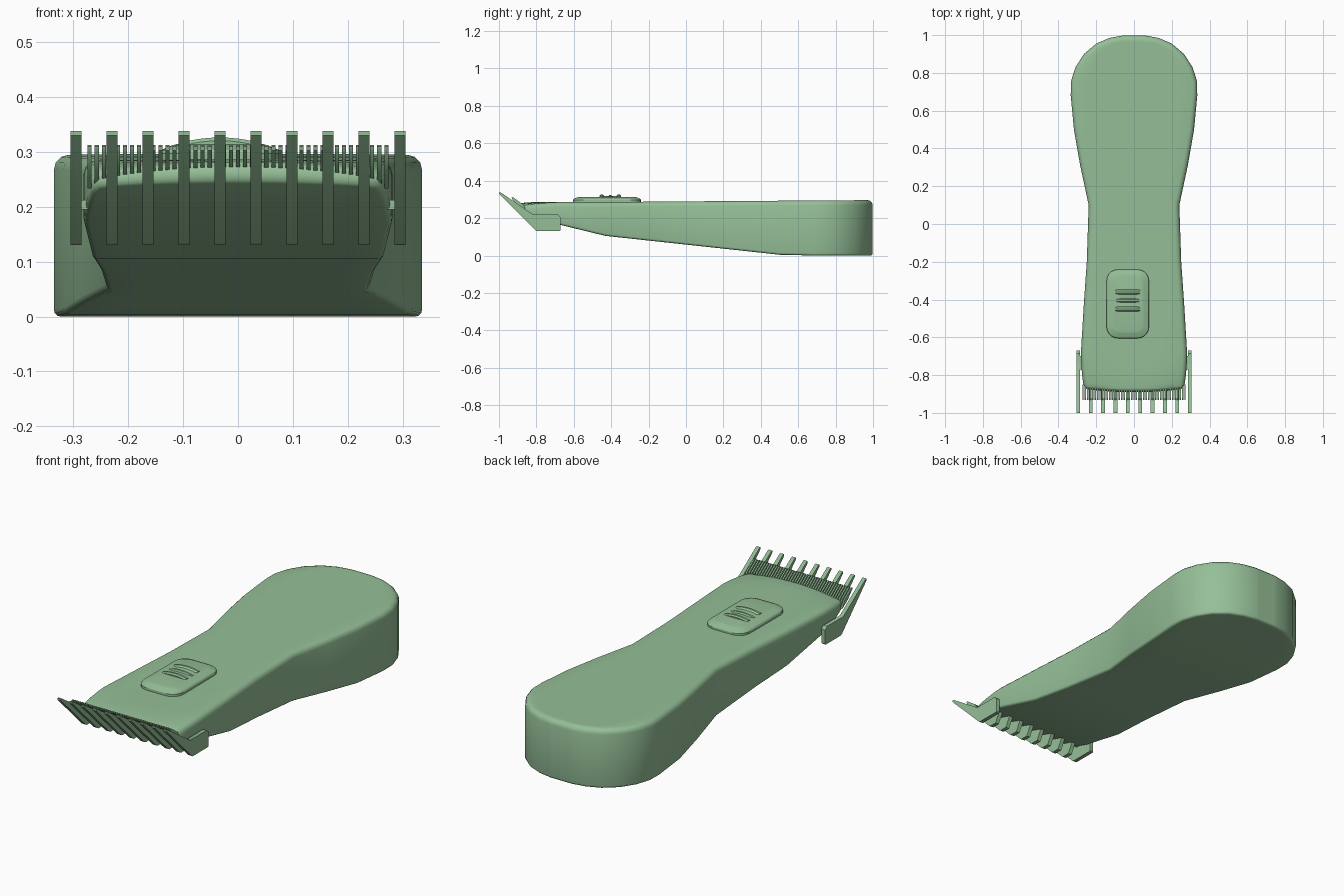
import bpy, bmesh, math
from mathutils import Vector

if "Cube" in bpy.data.objects:
    bpy.data.objects.remove(bpy.data.objects["Cube"], do_unlink=True)

green = bpy.data.materials.new("soft_green")
green.use_nodes = True
green.diffuse_color = (0.30, 0.52, 0.31, 1)
green.node_tree.nodes["Principled BSDF"].inputs["Base Color"].default_value = (0.30, 0.52, 0.31, 1)


def finish(name, bm, angle=35):
    bmesh.ops.remove_doubles(bm, verts=bm.verts, dist=0.0002)
    bmesh.ops.recalc_face_normals(bm, faces=bm.faces)
    me = bpy.data.meshes.new(name)
    bm.to_mesh(me)
    bm.free()
    me.materials.append(green)
    ob = bpy.data.objects.new(name, me)
    bpy.context.collection.objects.link(ob)
    bpy.ops.object.select_all(action='DESELECT')
    ob.select_set(True)
    bpy.context.view_layer.objects.active = ob
    bpy.ops.object.shade_smooth_by_angle(angle=math.radians(angle))
    return ob


def patch(bm, rows):
    """Skin a grid of points with quads."""
    grid = [[bm.verts.new(p) for p in row] for row in rows]
    for a, b in zip(grid, grid[1:]):
        for i in range(len(a) - 1):
            bm.faces.new((a[i], a[i + 1], b[i + 1], b[i]))


def lerp_table(table, y):
    for (y0, z0), (y1, z1) in zip(table, table[1:]):
        if y0 <= y <= y1:
            return z0 + (z1 - z0) * (y - y0) / (y1 - y0)
    return table[0][1] if y < table[0][0] else table[-1][1]


def slab(bm, profile, x, width):
    """Extrude a side profile (y, z) across x."""
    sides = [[bm.verts.new((x + s * width / 2, y, z)) for y, z in profile] for s in (-1, 1)]
    bm.faces.new(sides[0])
    bm.faces.new(sides[1][::-1])
    n = len(profile)
    for i in range(n):
        j = (i + 1) % n
        bm.faces.new((sides[0][i], sides[0][j], sides[1][j], sides[1][i]))


# Body: half outline (half width, y), lofted between underside and top heights
OUTLINE = [(0.06, 0.998), (0.13, 0.985), (0.2, 0.955), (0.265, 0.9), (0.31, 0.83),
           (0.334, 0.755), (0.335, 0.68), (0.318, 0.5), (0.285, 0.31), (0.24, 0.1),
           (0.25, -0.2), (0.266, -0.43), (0.281, -0.68), (0.28, -0.73), (0.275, -0.8),
           (0.268, -0.85), (0.255, -0.871), (0.23, -0.878)]
UNDER = [(-0.88, 0.235), (-0.85, 0.222), (-0.8, 0.202), (-0.73, 0.181), (-0.68, 0.166),
         (-0.43, 0.105), (0.5, 0.004), (0.6, 0.0)]
TOP = [(-0.88, 0.281), (-0.8, 0.285), (-0.4, 0.286), (0.2, 0.291), (1, 0.296)]
COLS = 10


def wall(i):
    """Right-hand wall of one station, from underside to top, with rounded edges."""
    w, y = OUTLINE[i]
    p, q = OUTLINE[max(i - 1, 0)], OUTLINE[min(i + 1, len(OUTLINE) - 1)]
    n = Vector((p[1] - q[1], q[0] - p[0])).normalized()
    lo, hi = lerp_table(UNDER, y), lerp_table(TOP, y)
    hi -= 0.012 * max(0, min(1, (-y - 0.7) / 0.18))
    rb, rt = 0.012, min(0.026, (hi - lo) * 0.5)
    steps = [math.radians(a) for a in (0, 30, 60, 90)]
    pts = [(rb * (1 - math.sin(a)), lo + rb * (1 - math.cos(a))) for a in steps]
    pts += [(rt * (1 - math.cos(a)), hi - rt * (1 - math.sin(a))) for a in steps]
    return [(w - n.x * d, y - n.y * d, z) for d, z in pts]


def across(pt, crown):
    """Span the body from left to right; the nose is bowed forward and up."""
    x, y, z = pt
    nose = max(0, min(1, (-y - 0.7) / 0.18))
    row = []
    for k in range(COLS + 1):
        t = 2 * k / COLS - 1
        row.append((x * t, y - 0.012 * nose * (1 - t * t), z + crown * nose * (1 - t * t)))
    return row


bm = bmesh.new()
walls = [wall(i) for i in range(len(OUTLINE))]
patch(bm, walls)
patch(bm, [[(-x, y, z) for x, y, z in row] for row in walls])
patch(bm, [across(r[0], 0.006) for r in walls])
patch(bm, [across(r[-1], 0.014) for r in walls])
for end in (walls[0], walls[-1]):
    patch(bm, [across(p, 0.006 + 0.008 * j / 7) for j, p in enumerate(end)])
finish("clipper_body", bm, 40)


# Switch: stacked rounded rectangles
def rounded_rect(cx, cy, hx, hy, r, z, steps=5):
    pts = []
    for q, (sx, sy) in enumerate(((1, 1), (-1, 1), (-1, -1), (1, -1))):
        for k in range(steps + 1):
            a = math.radians(90 * (q + k / steps))
            pts.append((cx + sx * (hx - r) + r * math.cos(a),
                        cy + sy * (hy - r) + r * math.sin(a), z))
    return pts


SX = -0.033
bm = bmesh.new()
layers = [rounded_rect(SX, -0.423, 0.112 - d, 0.182 - d, 0.06 - d * 0.6, z)
          for d, z in ((0, 0.27), (0, 0.297), (0.004, 0.303), (0.026, 0.312), (0.034, 0.314))]
patch(bm, [ring + ring[:1] for ring in layers])
bm.faces.new([bm.verts.new(p) for p in layers[-1]])
finish("switch_plate", bm, 30)

# Thumb slider: dished pad between two raised ridges, bowed across
bm = bmesh.new()
profile = [(-0.462, 0.30), (-0.462, 0.32), (-0.456, 0.326), (-0.446, 0.326), (-0.438, 0.319),
           (-0.415, 0.317), (-0.41, 0.323), (-0.4, 0.323), (-0.395, 0.317),
           (-0.372, 0.319), (-0.364, 0.326), (-0.354, 0.326), (-0.348, 0.32), (-0.348, 0.30)]
rows = []
for k in range(9):
    t = k / 4 - 1
    rows.append([(SX + 0.065 * t, y, z - (0.008 * t * t if z > 0.305 else 0)) for y, z in profile])
patch(bm, rows)
for end in (rows[0], rows[-1]):
    bm.faces.new([bm.verts.new(p) for p in end])
finish("thumb_slider", bm, 25)

# Cutting blade: fine teeth along the nose
bm = bmesh.new()
COUNT = 43
for i in range(COUNT):
    t = 2 * i / (COUNT - 1) - 1
    low = 0.278 - 0.015 * t * t
    slab(bm, [(-0.85, low - 0.03), (-0.895, low), (-0.93, 0.302), (-0.932, 0.31),
              (-0.925, 0.312), (-0.87, 0.272)], 0.27 * t, 0.0075)
finish("blade_teeth", bm)

# Guide comb: slanted teeth, with the outer pair carrying side arms
slope = [(-0.815, 0.218), (-0.992, 0.338), (-1.0, 0.338), (-1.0, 0.33), (-0.805, 0.136), (-0.795, 0.13)]
inner = slope + [(-0.755, 0.13), (-0.72, 0.195)]
outer = slope + [(-0.675, 0.13), (-0.67, 0.135), (-0.67, 0.205), (-0.685, 0.218)]
bm = bmesh.new()
for i in range(10):
    slab(bm, outer if i in (0, 9) else inner, -0.295 + 0.59 * i / 9, 0.02)
finish("guide_comb", bm)

# Comb clips: short pegs joining the side arms to the body
bm = bmesh.new()
for s in (-1, 1):
    slab(bm, [(-0.77, 0.195), (-0.7, 0.195), (-0.7, 0.212), (-0.77, 0.212)], s * 0.275, 0.03)
finish("comb_clips", bm)
